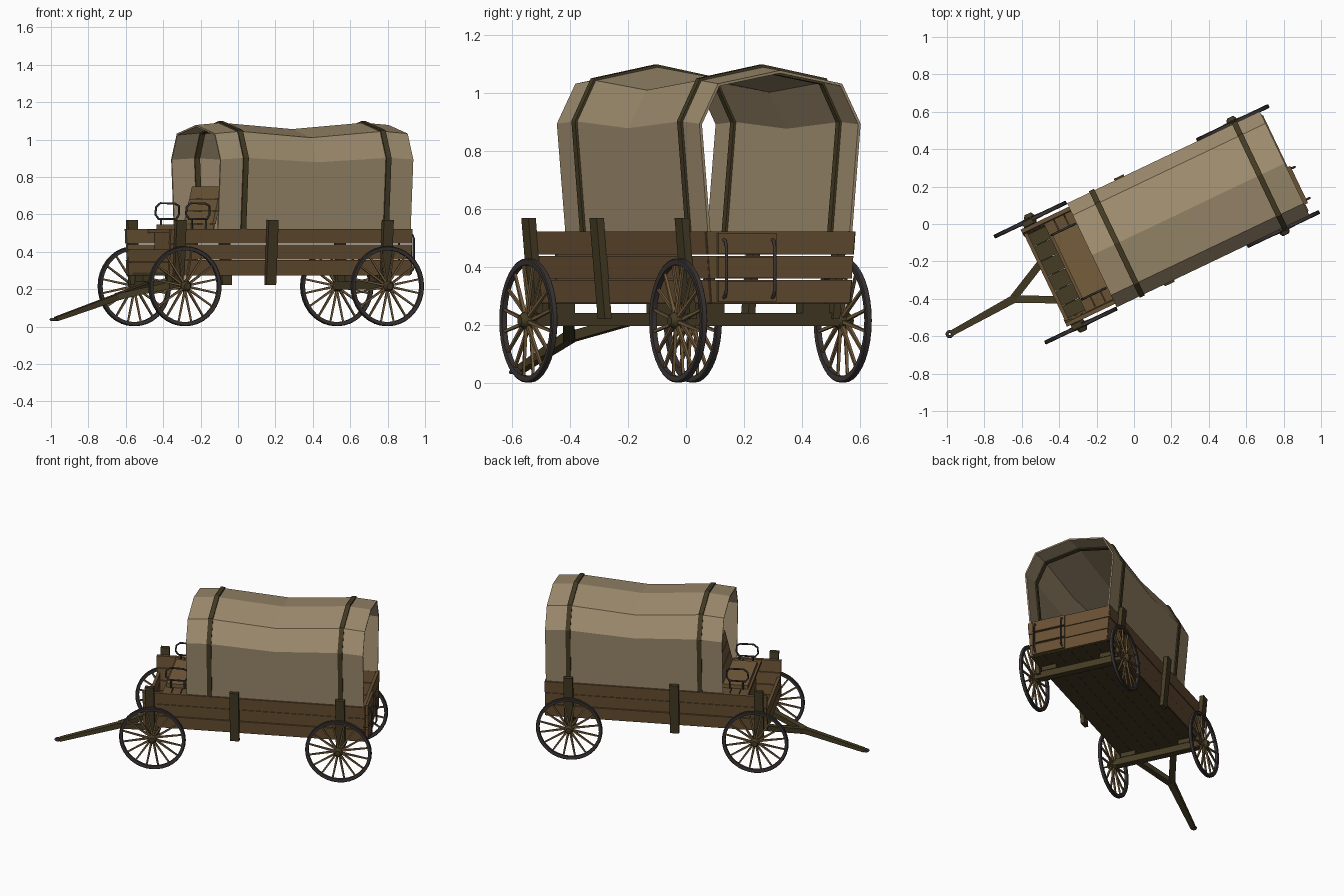
import bpy, bmesh
from math import sin, cos, pi, radians
from mathutils import Vector, Matrix

if "Cube" in bpy.data.objects:
    bpy.data.objects.remove(bpy.data.objects["Cube"])

# Wagon space: x runs to the rear, y to the left side; the whole wagon is turned 25.5 degrees
W = Matrix.Rotation(radians(25.5), 4, 'Z') @ Matrix.Translation((0, -0.054, 0))


def material(name, rgb):
    m = bpy.data.materials.new(name)
    m.diffuse_color = (*rgb, 1)
    m.use_nodes = True
    m.node_tree.nodes["Principled BSDF"].inputs["Base Color"].default_value = m.diffuse_color
    return m


WOOD = material("plank_wood", (0.14, 0.082, 0.034))
LIGHT = material("light_wood", (0.18, 0.11, 0.045))
DARK = material("dark_wood", (0.06, 0.045, 0.018))
IRON = material("iron", (0.045, 0.036, 0.036))
CLOTH = material("canvas", (0.36, 0.275, 0.165))


def finish(bm, name, mat, smooth=False, thick=0):
    bmesh.ops.recalc_face_normals(bm, faces=bm.faces)
    me = bpy.data.meshes.new(name)
    bm.to_mesh(me)
    bm.free()
    if smooth:
        me.shade_smooth()
        me.set_sharp_from_angle(angle=radians(35))
    ob = bpy.data.objects.new(name, me)
    bpy.context.collection.objects.link(ob)
    me.materials.append(mat)
    ob.matrix_world = W
    if thick:
        mod = ob.modifiers.new("thickness", 'SOLIDIFY')
        mod.thickness, mod.offset = thick, 0
    return ob


def skin(bm, rings, closed=True, caps=True):
    vs = [[bm.verts.new(p) for p in r] for r in rings]
    n = len(vs[0])
    for a, b in zip(vs, vs[1:]):
        for i in range(n if closed else n - 1):
            j = (i + 1) % n
            bm.faces.new((a[i], a[j], b[j], b[i]))
    if caps:
        bm.faces.new(vs[0])
        bm.faces.new(vs[-1])


def beam(bm, a, b, w, h, taper=1.0):
    a, b = Vector(a), Vector(b)
    d = (b - a).normalized()
    side = d.cross(Vector((0, 0, 1)))
    if side.length < 0.01:
        side = Vector((1, 0, 0))
    side.normalize()
    up = side.cross(d)
    skin(bm, [[p + side * (i * w * t / 2) + up * (j * h * t / 2)
               for i, j in ((-1, -1), (1, -1), (1, 1), (-1, 1))] for p, t in ((a, 1), (b, taper))])


def prism(bm, x0, x1, section):
    skin(bm, [[(x, y, z) for y, z in section] for x in (x0, x1)])


def box(bm, x0, x1, y0, y1, z0, z1):
    prism(bm, x0, x1, [(y0, z0), (y1, z0), (y1, z1), (y0, z1)])


def rod(name, pts, r=0.006, cyclic=False):
    cu = bpy.data.curves.new(name, 'CURVE')
    cu.dimensions, cu.bevel_depth, cu.bevel_resolution = '3D', r, 1
    sp = cu.splines.new('POLY')
    sp.points.add(len(pts) - 1)
    for p, co in zip(sp.points, pts):
        p.co = (*co, 1)
    sp.use_cyclic_u = cyclic
    cu.materials.append(IRON)
    ob = bpy.data.objects.new(name, cu)
    bpy.context.collection.objects.link(ob)
    ob.matrix_world = W


def lean(z):  # outer face of the leaning side walls
    return 0.268 + 0.08 * (z - 0.28)


# Plank walls: sides, tailgate, low front panel
ROWS = ((0.277, 0.356), (0.36, 0.439), (0.443, 0.522))
for s, side in ((1, "left"), (-1, "right")):
    bm = bmesh.new()
    for k, (z0, z1) in enumerate(ROWS):
        t = 0.003 * (k % 2)
        prism(bm, -0.56 + t, 0.868 - t, [(s * (lean(z0) - 0.022), z0), (s * (lean(z0) - t), z0),
                                         (s * (lean(z1) - t), z1), (s * (lean(z1) - 0.022), z1)])
    finish(bm, side + "_side_planks", WOOD)
    # Leaning side posts
    bm = bmesh.new()
    for x in (-0.51, 0.035, 0.717):
        prism(bm, x - 0.029, x + 0.029, [(s * 0.26, 0.222), (s * 0.286, 0.222),
                                         (s * 0.318, 0.57), (s * 0.29, 0.57)])
    finish(bm, side + "_posts", DARK)
for name, x, rows in (("tailgate", 0.853, ROWS), ("front_panel", -0.555, ((0.277, 0.342), (0.346, 0.412)))):
    bm = bmesh.new()
    for z0, z1 in rows:
        a, b = lean(z0) - 0.004, lean(z1) - 0.004
        prism(bm, x, x + 0.02, [(-a, z0), (a, z0), (b, z1), (-b, z1)])
    finish(bm, name, WOOD)

# Floor
bm = bmesh.new()
for i in range(6):
    y = -0.264 + i * 0.088
    box(bm, -0.555, 0.868, y, y + 0.0865, 0.272, 0.29)
finish(bm, "floor_planks", DARK)

# Rear door planks with iron handles
bm = bmesh.new()
for z0, z1 in ROWS:
    box(bm, 0.87, 0.888, -0.245, -0.025, z0 + 0.004, z1 - 0.004)
finish(bm, "rear_door", WOOD)
for y in (-0.225, -0.04):
    rod("rear_handle", [(0.87, y, 0.5), (0.9, y, 0.49), (0.908, y, 0.47), (0.908, y, 0.32),
                        (0.9, y, 0.3), (0.87, y, 0.29)])

# Seat: box, bench planks, reclined back, armrests
bm = bmesh.new()
box(bm, -0.4, -0.385, -0.255, 0.255, 0.29, 0.5)
for x in (-0.435, -0.375, -0.315):
    box(bm, x, x + 0.056, -0.262, 0.262, 0.5, 0.52)
finish(bm, "seat_bench", WOOD)
bm = bmesh.new()
box(bm, -0.42, -0.26, -0.185, 0.185, 0.52, 0.545)
for k in range(3):
    z = 0.55 + k * 0.068
    x = -0.262 + k * 0.017
    skin(bm, [[(x, y, z), (x + 0.018, y, z), (x + 0.034, y, z + 0.064), (x + 0.016, y, z + 0.064)]
              for y in (-0.18, 0.18)])
for y in (-0.12, 0.12):
    beam(bm, (-0.245, y, 0.5), (-0.19, y, 0.73), 0.03, 0.016)
finish(bm, "seat_back", LIGHT)
for s in (1, -1):
    y = s * 0.19
    rod("armrest", [(-0.3, y, 0.575), (-0.285, y, 0.6), (-0.285, y, 0.645), (-0.31, y, 0.658), (-0.395, y, 0.66),
                    (-0.42, y, 0.64), (-0.425, y, 0.6), (-0.405, y, 0.575)], cyclic=True)
    for x in (-0.39, -0.305):
        rod("armrest_leg", [(x, y, 0.576), (x, y, 0.52)])


# Canvas cover, sagging between its hoops
def arch(x, dz, grow=0):
    half = [(0.268, 0.49), (0.303, 0.893 + dz * 0.7), (0.234, 1.028 + dz)]
    half = [(y + grow, z + grow * (z > 1)) for y, z in half]
    pts = half + [(0, 1.073 + dz + grow)] + [(-y, z) for y, z in reversed(half)]
    return [(x, y, z) for y, z in pts]


bm = bmesh.new()
skin(bm, [arch(x, dz) for x, dz in ((-0.275, 0), (-0.127, 0.012), (0.295, -0.022), (0.718, 0.012), (0.866, 0))],
     closed=False, caps=False)
finish(bm, "canvas_cover", CLOTH, thick=0.01)
for x in (-0.127, 0.718):
    bm = bmesh.new()
    skin(bm, [arch(x + d, 0.012) for d in (-0.015, 0.015)], closed=False, caps=False)
    finish(bm, "cover_hoop", DARK, thick=0.026)

# Axles, bolsters and wheels
N, R, ZC = 36, 0.214, 0.216
for ax, end in ((-0.49, "front"), (0.709, "rear")):
    bm = bmesh.new()
    box(bm, ax - 0.024, ax + 0.024, -0.29, 0.29, 0.197, 0.242)
    for s in (-1, 1):
        box(bm, ax - 0.028, ax + 0.028, s * 0.2 - 0.05, s * 0.2 + 0.05, 0.242, 0.274)
    finish(bm, end + "_axle", DARK)
    for s, side in ((1, "left"), (-1, "right")):
        yc = s * 0.314

        def ring(r, y, n=N):
            return [(ax + r * cos(2 * pi * i / n), y, ZC + r * sin(2 * pi * i / n)) for i in range(n)]
        bm = bmesh.new()
        skin(bm, [ring(R - 0.022, yc - 0.009), ring(R - 0.004, yc - 0.011), ring(R, yc - 0.008), ring(R, yc + 0.008),
                  ring(R - 0.004, yc + 0.011), ring(R - 0.022, yc + 0.009), ring(R - 0.022, yc - 0.009)], caps=False)
        bmesh.ops.remove_doubles(bm, verts=bm.verts, dist=1e-5)
        finish(bm, f"{end}_{side}_rim", IRON, smooth=True)
        bm = bmesh.new()
        for i in range(16):
            a = 2 * pi * (i + 0.5) / 16
            beam(bm, (ax + 0.02 * cos(a), yc + 0.008 * (-1) ** i, ZC + 0.02 * sin(a)),
                 (ax + 0.196 * cos(a), yc, ZC + 0.196 * sin(a)), 0.012, 0.012, 0.75)
        finish(bm, f"{end}_{side}_spokes", LIGHT)
        bm = bmesh.new()
        skin(bm, [ring(0.018, yc - 0.034, 12), ring(0.028, yc - 0.02, 12),
                  ring(0.028, yc + 0.02, 12), ring(0.018, yc + 0.034, 12)])
        finish(bm, f"{end}_{side}_hub", DARK, smooth=True)

# Forked tongue with a ring at its tip
bm = bmesh.new()
beam(bm, (-0.735, -0.03, 0.165), (-1.13, -0.053, 0.04), 0.044, 0.034, 0.7)
beam(bm, (-0.75, -0.025, 0.16), (-0.49, 0.105, 0.225), 0.04, 0.034)
beam(bm, (-0.75, -0.035, 0.16), (-0.49, -0.16, 0.225), 0.04, 0.034)
finish(bm, "tongue", DARK)
rod("tongue_ring", [(-1.143 + 0.014 * cos(k * pi / 6), -0.053 + 0.014 * sin(k * pi / 6), 0.038)
                    for k in range(12)], 0.008, cyclic=True)
